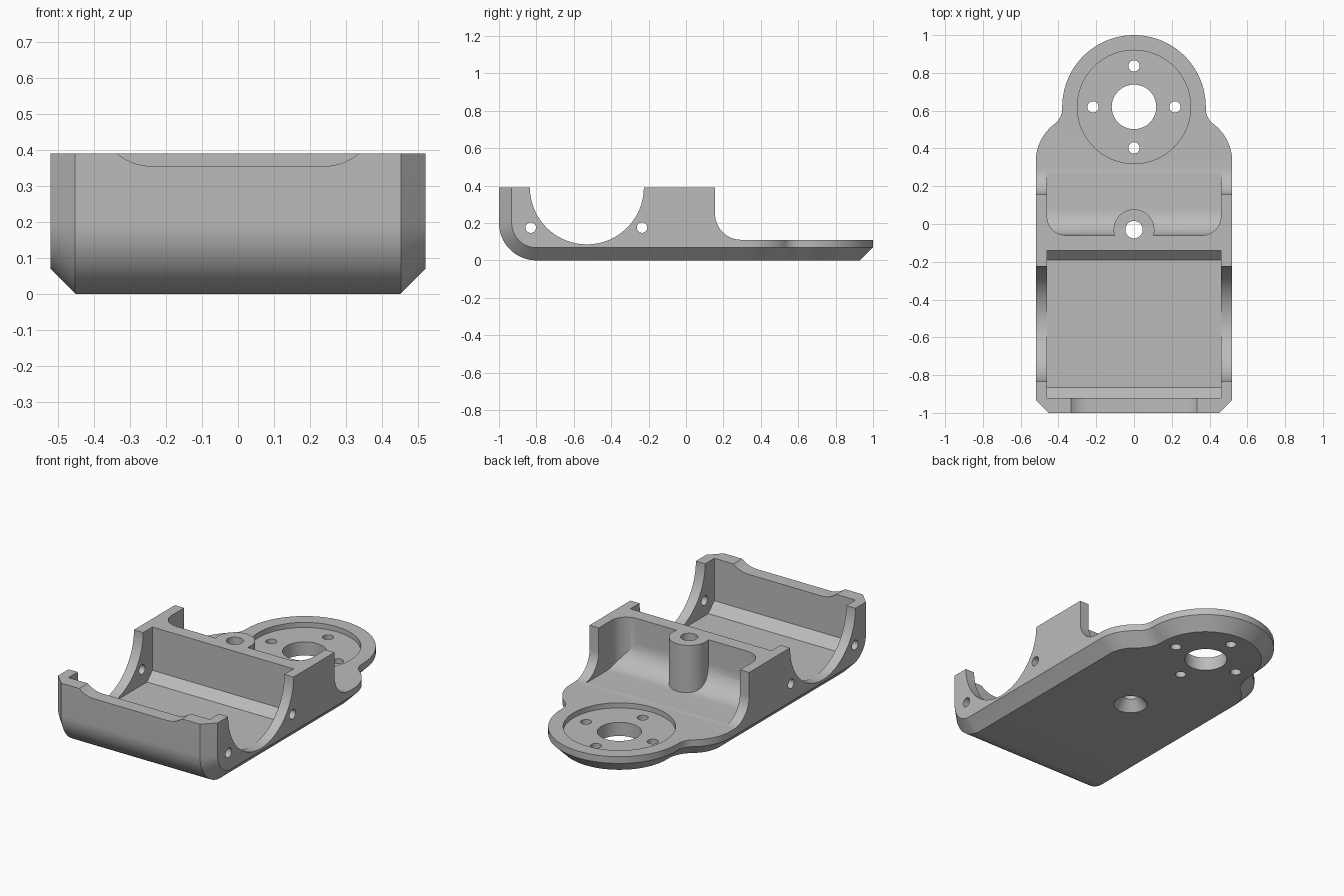
import bpy, bmesh
from math import cos, sin, radians

cube = bpy.data.objects.get("Cube")
if cube:
    bpy.data.objects.remove(cube, do_unlink=True)

WIDTH, TOP, DECK, CHAMFER = 0.52, 0.39, 0.11, 0.07
INNER = 0.46
RING_Y, BOSS_Y = 0.62, -0.03


def arc(cx, cy, r, start, end, n=16):
    angles = [radians(start + (end - start) * i / n) for i in range(n + 1)]
    return [(cx + r * cos(a), cy + r * sin(a)) for a in angles]


def mirrored(half):
    """Close a right-hand half profile with its mirror image."""
    return half + [(-x, y) for x, y in reversed(half)]


PLACE = {"x": lambda u, v, w: (w, u, v),
         "y": lambda u, v, w: (u, w, v),
         "z": lambda u, v, w: (u, v, w)}


def loft(name, axis, sections):
    """Solid through (position, profile) sections along an axis."""
    bm = bmesh.new()
    rings = [[bm.verts.new(PLACE[axis](u, v, w)) for u, v in pts] for w, pts in sections]
    for a, b in zip(rings, rings[1:]):
        for i in range(len(a)):
            j = (i + 1) % len(a)
            bm.faces.new((a[i], a[j], b[j], b[i]))
    bm.faces.new(rings[0])
    bm.faces.new(rings[-1])
    bmesh.ops.recalc_face_normals(bm, faces=bm.faces)
    mesh = bpy.data.meshes.new(name)
    bm.to_mesh(mesh)
    bm.free()
    obj = bpy.data.objects.new(name, mesh)
    bpy.context.collection.objects.link(obj)
    return obj


def prism(name, axis, profile, a, b):
    return loft(name, axis, [(a, profile), (b, profile)])


def cylinder(name, axis, u, v, r, a, b, r_end=None, n=48):
    def ring(radius):
        return arc(u, v, radius, 0, 360, n)[:-1]
    return loft(name, axis, [(a, ring(r)), (b, ring(r_end or r))])


def combine(target, tool, operation="DIFFERENCE"):
    mod = target.modifiers.new("combine", "BOOLEAN")
    mod.operation, mod.object, mod.solver = operation, tool, "EXACT"
    bpy.context.view_layer.objects.active = target
    bpy.ops.object.modifier_apply(modifier=mod.name)
    bpy.data.objects.remove(tool, do_unlink=True)


# Plan outline: straight sides, shoulders, concave necks and round mount
def outline(d):
    half = [(WIDTH - d, -1.3)]
    half += arc(0.27, 0.33, 0.25 - d, 0, 53.13)
    half += arc(0.48, 0.61, 0.10 + d, 233.13, 181.2)[1:]
    half += arc(0, RING_Y, 0.38 - d, -1.2, 90, 32)[1:-1]
    return mirrored(half + [(0.001, RING_Y + 0.38 - d)])


# Side outline: rounded lower front edge, inset by d
def side(d):
    return ([(1.5, TOP), (-1 + d, TOP)]
            + arc(-0.8, 0.2, 0.2 - d, 180, 270) + [(1.5, d)])


bracket = loft("servo_bracket", "z", [(-0.03, outline(CHAMFER + 0.03)),
                                      (CHAMFER, outline(0)), (0.6, outline(0))])
edge = WIDTH - CHAMFER + 0.002
combine(bracket, loft("side_envelope", "x", [
    (-edge - 0.09, side(0.09)), (-edge, side(0)),
    (edge, side(0)), (edge + 0.09, side(0.09))]), "INTERSECT")


# Lowered rear deck with a cove up to the wall
def cove(y):
    return ([(y, 1)] + arc(y + 0.14, DECK + 0.14, 0.14, 180, 270)
            + [(1.2, DECK), (1.2, 1)])


combine(bracket, prism("deck_cutter", "x", cove(0.155), -1, 1))

# Rear pocket with rounded corners, leaving the screw boss standing
pocket = prism("pocket_cutter", "x", cove(-0.06), -0.8, 0.8)
plan = mirrored(arc(INNER - 0.1, 0.04, 0.1, -90, 0) + [(INNER, 0.27)])
combine(pocket, prism("pocket_plan", "z", plan, 0, 0.8), "INTERSECT")
combine(pocket, cylinder("boss_cutter", "z", 0, BOSS_Y, 0.108, -0.2, 1.2))
combine(bracket, pocket)

# Servo bay with chamfered floor edges
bay = [(-0.865, 0.085), (-0.19, 0.085), (-0.14, 0.135),
       (-0.14, 1), (-0.92, 1), (-0.92, 0.14)]
combine(bracket, prism("bay_cutter", "x", bay, -INNER, INNER))

# Round openings in the side walls
combine(bracket, cylinder("wall_cutter", "x", -0.53, TOP, 0.3045, -1, 1, n=96))

# Shallow notch along the top of the front wall
notch = mirrored(arc(0.24, 0.501, 0.146, -90, -20, 12))
combine(bracket, prism("notch_cutter", "y", notch, -1.2, -0.9))

# Cross holes through the side walls
for y in (-0.83, -0.235):
    combine(bracket, cylinder("cross_hole", "x", y, 0.175, 0.028, -1, 1, n=24))

# Countersunk boss hole
combine(bracket, cylinder("boss_hole", "z", 0, BOSS_Y, 0.046, -1, 1))
combine(bracket, cylinder("countersink", "z", 0, BOSS_Y, 0.105, -0.015, 0.06, 0.045))

# Round recess, central bore and four screw holes
combine(bracket, cylinder("recess", "z", 0, RING_Y, 0.30, 0.08, 1, n=80))
combine(bracket, cylinder("bore", "z", 0, RING_Y, 0.118, -1, 1))
for k in range(4):
    x, y = arc(0, RING_Y, 0.217, 0, 360, 4)[k]
    combine(bracket, cylinder("screw_hole", "z", x, y, 0.03, -1, 1, n=24))

# Single grey finish
grey = bpy.data.materials.new("grey_plastic")
grey.use_nodes = True
colour = (0.5, 0.5, 0.5, 1)
grey.diffuse_color = colour
grey.node_tree.nodes["Principled BSDF"].inputs["Base Color"].default_value = colour
bracket.data.materials.clear()
bracket.data.materials.append(grey)
for face in bracket.data.polygons:
    face.material_index = 0

bpy.ops.object.select_all(action="DESELECT")
bracket.select_set(True)
bpy.context.view_layer.objects.active = bracket
bpy.ops.object.shade_smooth_by_angle(angle=radians(25))
